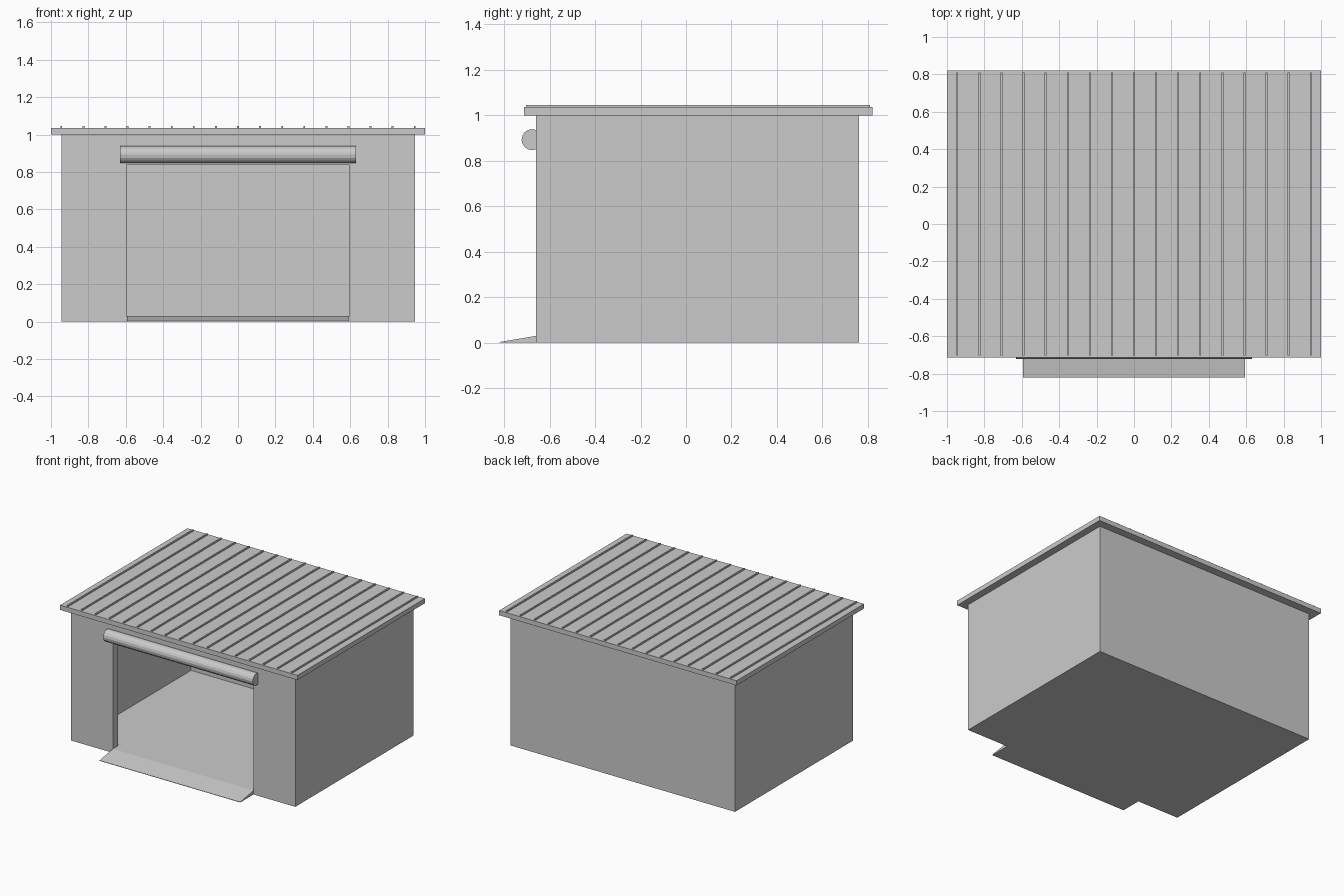
import bpy, bmesh, math

if "Cube" in bpy.data.objects:
    bpy.data.objects.remove(bpy.data.objects["Cube"])


def prism(name, profile, x0, x1):
    """Extrude a closed (y, z) profile along x."""
    bm = bmesh.new()
    face = bm.faces.new([bm.verts.new((x0, y, z)) for y, z in profile])
    ext = bmesh.ops.extrude_face_region(bm, geom=[face])
    moved = [v for v in ext["geom"] if isinstance(v, bmesh.types.BMVert)]
    bmesh.ops.translate(bm, verts=moved, vec=(x1 - x0, 0, 0))
    bmesh.ops.recalc_face_normals(bm, faces=bm.faces)
    mesh = bpy.data.meshes.new(name)
    bm.to_mesh(mesh)
    bm.free()
    obj = bpy.data.objects.new(name, mesh)
    bpy.context.collection.objects.link(obj)
    return obj


def box(name, x, y, z):
    """Box from (min, max) ranges on each axis."""
    return prism(name, [(y[0], z[0]), (y[1], z[0]), (y[1], z[1]), (y[0], z[1])], *x)


def cut(target, cutter):
    """Subtract the cutter from the target and remove it."""
    mod = target.modifiers.new("cut", "BOOLEAN")
    mod.operation, mod.solver, mod.object = "DIFFERENCE", "EXACT", cutter
    cutter.hide_render = True
    bpy.context.view_layer.objects.active = target
    bpy.ops.object.modifier_apply(modifier=mod.name)
    bpy.data.objects.remove(cutter)


W, FRONT, BACK = 0.945, -0.66, 0.76   # wall half width, front and back
DOOR, WALL, FLOOR = 0.593, 0.06, 0.03

# Hollow walls with floor slab and open doorway
walls = box("walls_and_floor", (-W, W), (FRONT, BACK), (0, 1.0))
cut(walls, box("room_cutter", (-W + WALL, W - WALL),
               (FRONT + WALL, BACK - WALL), (FLOOR, 1.2)))
cut(walls, box("door_cutter", (-DOOR, DOOR),
               (FRONT - 0.1, FRONT + WALL + 0.1), (FLOOR, 0.84)))

# Entrance ramp
prism("ramp", [(-0.82, 0), (FRONT, 0), (FRONT, FLOOR), (-0.82, 0.003)], -DOOR, DOOR)

# Rolled-up shutter drum above the doorway
SIDES, R = 16, 0.046
drum = [(-0.677 + R * math.cos(2 * math.pi * i / SIDES),
         0.893 + R * math.sin(2 * math.pi * i / SIDES)) for i in range(SIDES)]
prism("shutter_drum", drum, -0.63, 0.63)

# Flat roof with standing seams
box("roof", (-1, 1), (-0.713, 0.82), (1.0, 1.036))
for i in range(17):
    x = -W + i * 2 * W / 16
    box(f"roof_seam_{i + 1}", (x - 0.005, x + 0.005), (-0.703, 0.81), (1.03, 1.046))
